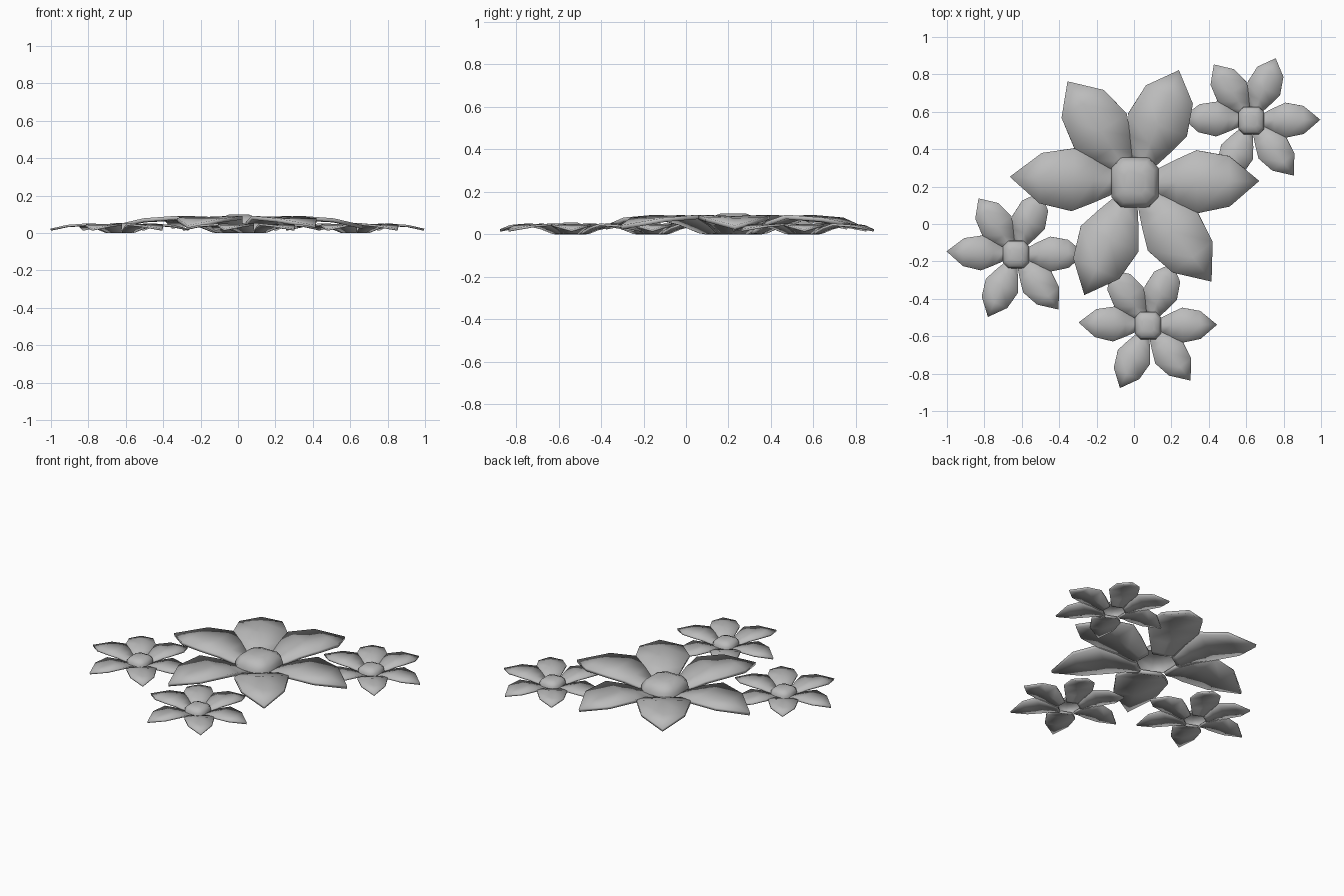
import bpy
import math

cube = bpy.data.objects.get("Cube")
if cube:
    bpy.data.objects.remove(cube)

grey = bpy.data.materials.new("soft_grey")
grey.use_nodes = True
colour = (0.5, 0.5, 0.5, 1)
grey.diffuse_color = colour
grey.node_tree.nodes["Principled BSDF"].inputs["Base Color"].default_value = colour

# Petal directions (degrees) and lengths, slightly irregular
PETALS = [(0.7, 0.665), (68.6, 0.645), (123.7, 0.65),
          (177.4, 0.67), (245.8, 0.66), (307.7, 0.67)]
# Petal cross rows: distance, half width, middle height, edge height
ROWS = [(0.115, 0.066, 0.02, 0.02), (0.135, 0.078, 0.022, 0.024),
        (0.22, 0.12, 0.056, 0.062), (0.33, 0.168, 0.086, 0.092),
        (0.505, 0.135, 0.077, 0.079)]
TIP_HEIGHT = 0.042


def make_mesh(name, verts, faces):
    mesh = bpy.data.meshes.new(name)
    mesh.from_pydata(verts, [], faces)
    mesh.materials.append(grey)
    mesh.update()
    return mesh


def petals_mesh():
    verts, faces = [], []
    for degrees, length in PETALS:
        c, s = math.cos(math.radians(degrees)), math.sin(math.radians(degrees))
        first = len(verts)
        for dist, half, mid, edge in ROWS:
            for side, z in ((-1, edge), (0, mid), (1, edge)):
                w = side * half
                verts.append((dist * c - w * s, dist * s + w * c, z))
        tip = len(verts)
        verts.append((length * c, length * s, TIP_HEIGHT))
        for row in range(len(ROWS) - 1):
            for col in range(2):
                a = first + row * 3 + col
                faces.append((a, a + 3, a + 4, a + 1))
        faces += [(tip - 3, tip, tip - 2), (tip - 2, tip, tip - 1)]
    return make_mesh("petals", verts, faces)


def centre_mesh():
    # Rounded square dome, open underneath
    outline = [(0.125, -0.08), (0.125, 0.08), (0.075, 0.133), (-0.075, 0.133),
               (-0.125, 0.08), (-0.125, -0.08), (-0.075, -0.133), (0.075, -0.133)]
    verts, faces = [], []
    rings = [(1, 0.022), (0.97, 0.05), (0.8, 0.08), (0.45, 0.098)]
    n = len(outline)
    for scale, z in rings:
        verts += [(x * scale, y * scale, z) for x, y in outline]
    for r in range(len(rings) - 1):
        for i in range(n):
            j = (i + 1) % n
            faces.append((r * n + i, r * n + j, (r + 1) * n + j, (r + 1) * n + i))
    top = (len(rings) - 1) * n
    faces.append(tuple(range(top, top + n)))
    return make_mesh("centre", verts, faces)


def add(name, mesh, location, scale, angle):
    obj = bpy.data.objects.new(name, mesh)
    bpy.context.collection.objects.link(obj)
    obj.location = location
    obj.scale = (scale, scale, scale)
    bpy.ops.object.select_all(action="DESELECT")
    obj.select_set(True)
    bpy.context.view_layer.objects.active = obj
    bpy.ops.object.shade_smooth_by_angle(angle=math.radians(angle))
    return obj


# One large flower and three small ones
FLOWERS = [("large_flower", 0.005, 0.222, 1), ("back_flower", 0.627, 0.553, 0.555),
           ("side_flower", -0.631, -0.163, 0.555), ("front_flower", 0.075, -0.543, 0.555)]
for name, x, y, scale in FLOWERS:
    petals = add(name + "_petals", petals_mesh(), (x, y, 0), scale, 35)
    thick = petals.modifiers.new("thickness", "SOLIDIFY")
    thick.thickness = 0.02
    thick.offset = -1
    add(name + "_centre", centre_mesh(), (x, y, 0), scale, 60)
